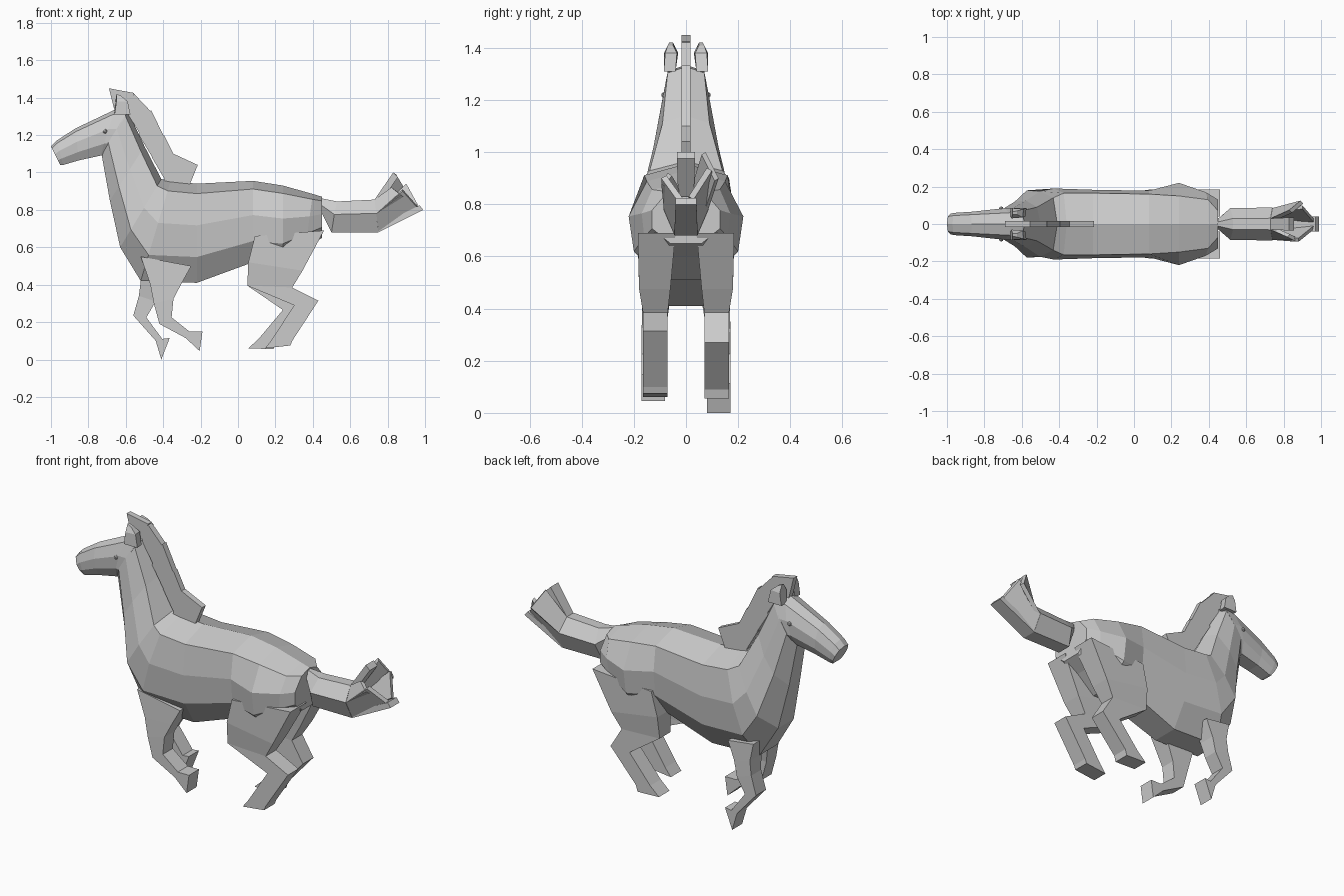
import bpy, bmesh
from mathutils import Vector


def make(name, loops):
    """Loft closed loops of equal point count into a capped, flat-shaded mesh."""
    bm = bmesh.new()
    rows = [[bm.verts.new(p) for p in loop] for loop in loops]
    n = len(rows[0])
    for a, b in zip(rows, rows[1:]):
        for i in range(n):
            j = (i + 1) % n
            bm.faces.new((a[i], a[j], b[j], b[i]))
    bm.faces.new(rows[0])
    bm.faces.new(rows[-1])
    bmesh.ops.recalc_face_normals(bm, faces=bm.faces)
    me = bpy.data.meshes.new(name)
    bm.to_mesh(me)
    bm.free()
    ob = bpy.data.objects.new(name, me)
    bpy.context.collection.objects.link(ob)
    return ob


def body_ring(tx, tz, bx, bz, *w):
    """Symmetric section between a top and bottom point, with four half-widths."""
    f = (0.1, 0.42, 0.74, 1.0)
    at = lambda t, y: (tx + (bx - tx) * t, y, tz + (bz - tz) * t)
    side = [(t, y) for t, y in zip(f, w)]
    return ([at(0, 0)] + [at(t, y) for t, y in side]
            + [at(t, -y) for t, y in reversed(side)])


def limb(name, side, sections):
    """Limb from (front x, front z, back x, back z, inner y, outer y) sections."""
    make(name, [[(fx, side * yi, fz), (fx, side * yo, fz),
                 (bx, side * yo, bz), (bx, side * yi, bz)]
                for fx, fz, bx, bz, yi, yo in sections])


def plate(name, outline, half):
    """Flat plate in the side plane."""
    make(name, [[(x, y, z) for x, z in outline] for y in (-half, half)])


# Torso, neck and chest
make("torso_and_neck", [body_ring(*r) for r in (
    (.45, .87, .45, .65, .07, .13, .13, .06),
    (.40, .885, .36, .60, .13, .17, .16, .08),
    (.24, .93, .24, .51, .15, .22, .20, .10),
    (.08, .955, .08, .52, .16, .178, .165, .09),
    (-.22, .94, -.22, .41, .165, .183, .165, .08),
    (-.36, .955, -.52, .42, .165, .19, .175, .08),
    (-.41, .965, -.63, .60, .14, .175, .18, .07),
    (-.50, 1.14, -.685, .85, .09, .125, .12, .05),
    (-.59, 1.33, -.73, 1.10, .07, .085, .085, .04))])

# Head
make("head", [body_ring(*r) for r in (
    (-.585, 1.335, -.72, 1.09, .07, .085, .085, .04),
    (-.66, 1.335, -.735, 1.09, .06, .085, .08, .045),
    (-.87, 1.235, -.85, 1.065, .05, .066, .062, .04),
    (-.97, 1.17, -.935, 1.04, .045, .06, .056, .035),
    (-1.0, 1.14, -.95, 1.04, .04, .056, .052, .035))])

# Ears and eyes
for s, tag in ((-1, "left"), (1, "right")):
    make("ear_" + tag, [
        [(-.66, s * .04, 1.31), (-.66, s * .085, 1.31), (-.575, s * .085, 1.31), (-.58, s * .04, 1.31)],
        [(-.655, s * .03, 1.38), (-.65, s * .085, 1.38), (-.59, s * .08, 1.38), (-.595, s * .035, 1.38)],
        [(-.65, s * .05, 1.42), (-.65, s * .065, 1.42), (-.625, s * .07, 1.41), (-.625, s * .05, 1.41)]])
    bpy.ops.mesh.primitive_ico_sphere_add(subdivisions=1, radius=.013,
                                          location=(-.71, s * .082, 1.22))
    bpy.context.object.name = "eye_" + tag

# Mane plates
for i, outline in enumerate((
        [(-.69, 1.45), (-.555, 1.425), (-.59, 1.32), (-.66, 1.33)],
        [(-.555, 1.42), (-.465, 1.325), (-.52, 1.20), (-.60, 1.33)],
        [(-.465, 1.335), (-.395, 1.19), (-.445, 1.06), (-.53, 1.20)],
        [(-.395, 1.20), (-.345, 1.10), (-.39, .96), (-.46, 1.08)],
        [(-.345, 1.10), (-.215, 1.04), (-.26, .93), (-.40, .95)])):
    plate(f"mane_{i + 1}", outline, .017)

# Hind legs: shared thigh, separate lower poses
thigh = [(.09, .66, .46, .69, .04, .185),
         (.055, .52, .345, .475, .06, .18),
         (.05, .395, .29, .385, .07, .165)]
limb("hind_leg_left", -1, thigh + [
    (.30, .29, .43, .315, .07, .165),
    (.18, .105, .29, .10, .07, .165),
    (.145, .06, .28, .075, .07, .165)])
limb("hind_leg_right", 1, thigh + [
    (.24, .265, .36, .27, .07, .165),
    (.11, .11, .20, .09, .07, .165),
    (.055, .06, .19, .055, .07, .165)])

# Front legs
limb("front_leg_left", -1, [
    (-.52, .55, -.25, .50, .05, .165),
    (-.47, .405, -.30, .41, .065, .168),
    (-.45, .30, -.345, .325, .08, .17),
    (-.42, .19, -.355, .225, .08, .17),
    (-.28, .115, -.26, .15, .08, .17),
    (-.205, .045, -.19, .15, .08, .17)])
limb("front_leg_right", 1, [
    (-.54, .52, -.38, .50, .05, .165),
    (-.52, .42, -.42, .40, .065, .168),
    (-.53, .34, -.44, .31, .08, .17),
    (-.56, .235, -.49, .225, .08, .17),
    (-.44, .10, -.405, .11, .08, .17),
    (-.41, 0, -.365, .115, .08, .17)])


# Tail
def tail_ring(x0, x1, top, bottom, w):
    mid = top - (top - bottom) * .42
    xm = (x0 + x1) / 2
    return [(x0, w * .35, top), (xm, w, mid), (x1, w * .5, bottom),
            (x1, -w * .5, bottom), (xm, -w, mid), (x0, -w * .35, top)]


make("tail", [tail_ring(.43, .45, .865, .78, .02),
              tail_ring(.53, .50, .845, .68, .085),
              tail_ring(.73, .75, .855, .68, .088)])


# Tail tufts: slabs flaring from the open end of the tail
def tuft(name, quad, shift):
    d = Vector(shift)
    make(name, [[Vector(p) for p in quad], [Vector(p) + d for p in quad]])


tuft("tail_tuft_top", [(.73, -.03, .855), (.73, .03, .855),
                       (.83, .035, 1.0), (.83, -.035, 1.0)], (.025, 0, -.025))
tuft("tail_tuft_bottom", [(.75, -.045, .68), (.75, .045, .68),
                          (.99, .04, .80), (.99, -.04, .80)], (-.02, 0, .025))
tuft("tail_tuft_left", [(.74, -.085, .78), (.75, -.045, .685),
                        (.96, -.03, .81), (.88, -.095, .90)], (0, .02, .01))
tuft("tail_tuft_right", [(.74, .085, .78), (.75, .045, .685),
                         (.96, .03, .82), (.90, .10, .93)], (0, -.02, .01))
tuft("tail_tuft_upper_right", [(.73, .03, .855), (.74, .085, .78),
                               (.89, .125, .90), (.83, .075, 1.0)], (.015, -.015, -.01))
tuft("tail_tuft_upper_left", [(.73, -.03, .855), (.74, -.085, .78),
                              (.87, -.095, .88), (.82, -.07, .92)], (.015, .015, -.01))
